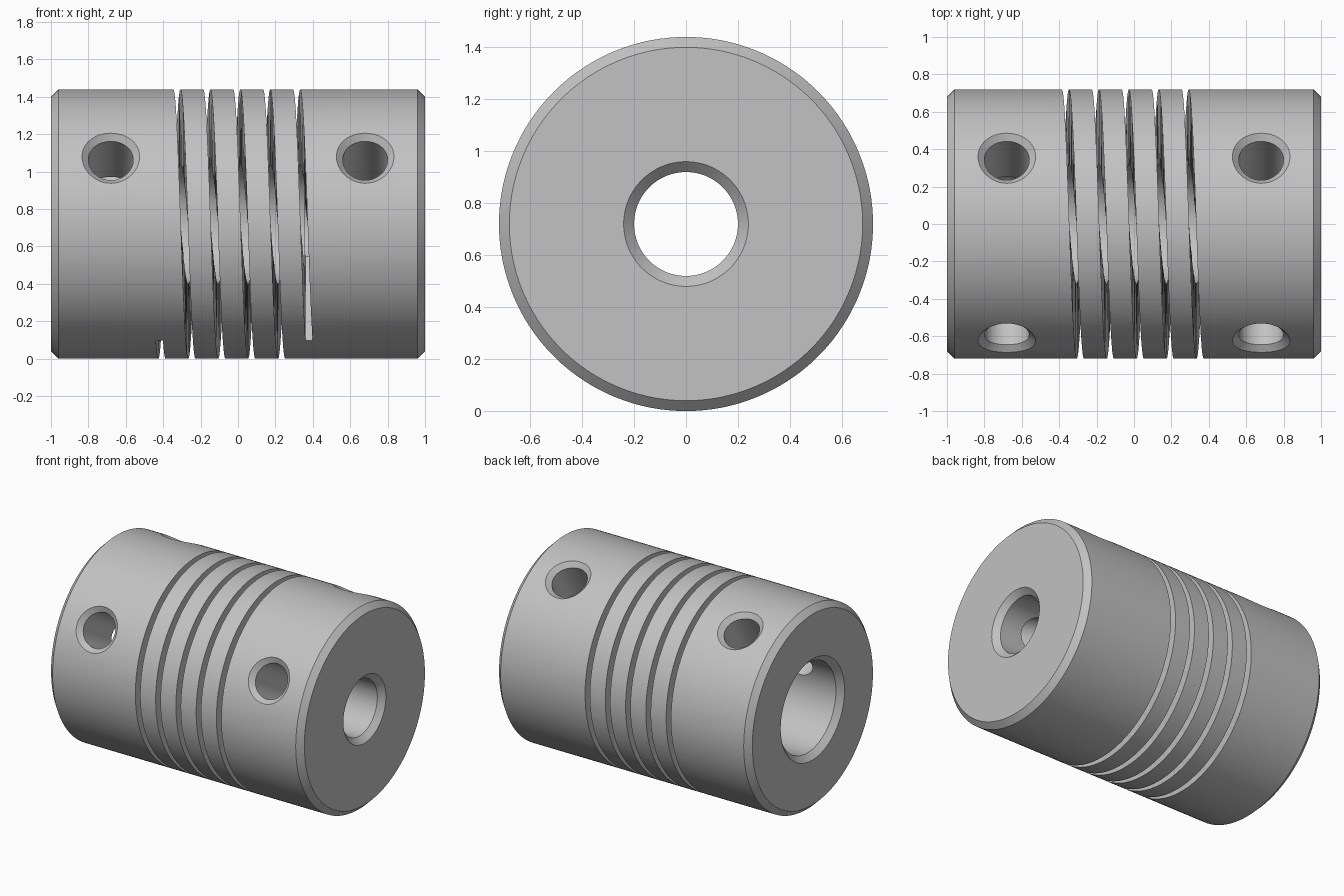
import bpy, bmesh
from math import sin, cos, pi, sqrt, radians

if "Cube" in bpy.data.objects:
    bpy.data.objects.remove(bpy.data.objects["Cube"], do_unlink=True)

R, LIFT, CH = 0.72, 0.72, 0.04        # outer radius, axis height, chamfer
SMALL, LARGE, STEP = 0.2, 0.32, 0.355  # the two bore radii and where they meet

metal = bpy.data.materials.new("brushed_grey")
metal.use_nodes = True
grey = (0.54, 0.54, 0.54, 1)
metal.diffuse_color = grey
metal.node_tree.nodes["Principled BSDF"].inputs["Base Color"].default_value = grey


def loft(name, rings, closed=False):
    """Skin a list of equal-length rings; cap the ends unless closed."""
    bm = bmesh.new()
    loops = [[bm.verts.new(p) for p in ring] for ring in rings]
    n = len(loops[0])
    pairs = list(zip(loops, loops[1:]))
    if closed:
        pairs.append((loops[-1], loops[0]))
    for a, b in pairs:
        for i in range(n):
            j = (i + 1) % n
            bm.faces.new((a[i], a[j], b[j], b[i]))
    if not closed:
        bm.faces.new(loops[0])
        bm.faces.new(loops[-1])
    bmesh.ops.recalc_face_normals(bm, faces=bm.faces)
    mesh = bpy.data.meshes.new(name)
    bm.to_mesh(mesh)
    bm.free()
    mesh.materials.append(metal)
    obj = bpy.data.objects.new(name, mesh)
    bpy.context.collection.objects.link(obj)
    return obj


def around(x, r, a):
    """Point at angle a, turning from the front down under the axis."""
    return (x, -r * cos(a), LIFT - r * sin(a))


# Turned body with chamfered ends and a stepped bore
profile = [(-1, R - CH), (CH - 1, R), (1 - CH, R), (1, R - CH),
           (1, SMALL + CH), (1 - CH, SMALL), (STEP, SMALL),
           (STEP, LARGE), (CH - 1, LARGE), (-1, LARGE + CH)]
SEG = 160
body = loft("coupling_body",
            [[around(x, r, 2 * pi * (k + 0.5) / SEG) for x, r in profile]
             for k in range(SEG)], closed=True)

# Helical slot, cut right through into the bore
TURNS, PITCH, HALF, PER = 5, 0.16, 0.019, 96
slot = []
for k in range(TURNS * PER + 1):
    t = k / PER
    x, a = -0.42 + PITCH * t, radians(60) + 2 * pi * t
    slot.append([around(x + s * HALF, r, a)
                 for s, r in ((-1, 0.1), (1, 0.1), (1, 0.8), (-1, 0.8))])
slot_cutter = loft("slot_cutter", slot)
bm = bmesh.new()
bm.from_mesh(slot_cutter.data)
bmesh.ops.triangulate(bm, faces=bm.faces)
bm.to_mesh(slot_cutter.data)
bm.free()


# Set-screw hole whose countersink follows the curved surface
def screw_hole(name, x, a, r=0.12, c=0.034, n=48):
    def ring(radius, height):
        pts = []
        for i in range(n):
            f = 2 * pi * i / n
            u, v = radius * cos(f), radius * sin(f)
            d = height(v)
            pts.append((x + u, -d * cos(a) + v * sin(a),
                        LIFT - d * sin(a) - v * cos(a)))
        return pts
    surface = lambda v: sqrt(R * R - v * v)
    return loft(name, [ring(r, lambda v: 0.0),
                       ring(r, lambda v: surface(v) - c),
                       ring(r + 2 * c, lambda v: surface(v) + c),
                       ring(r + 2 * c, lambda v: 0.9)])


cutters = [slot_cutter]
for x in (-0.68, 0.68):
    for angle in (-30, -120):
        cutters.append(screw_hole("screw_hole_cutter", x, radians(angle)))

# Cut everything out of the body
bpy.ops.object.select_all(action='DESELECT')
bpy.context.view_layer.objects.active = body
body.select_set(True)
for cutter in cutters:
    cutter.hide_render = True
    mod = body.modifiers.new("cut", 'BOOLEAN')
    mod.operation, mod.solver, mod.object = 'DIFFERENCE', 'EXACT', cutter
    bpy.ops.object.modifier_apply(modifier=mod.name)
    bpy.data.objects.remove(cutter, do_unlink=True)

bpy.ops.object.shade_smooth_by_angle(angle=radians(25))
